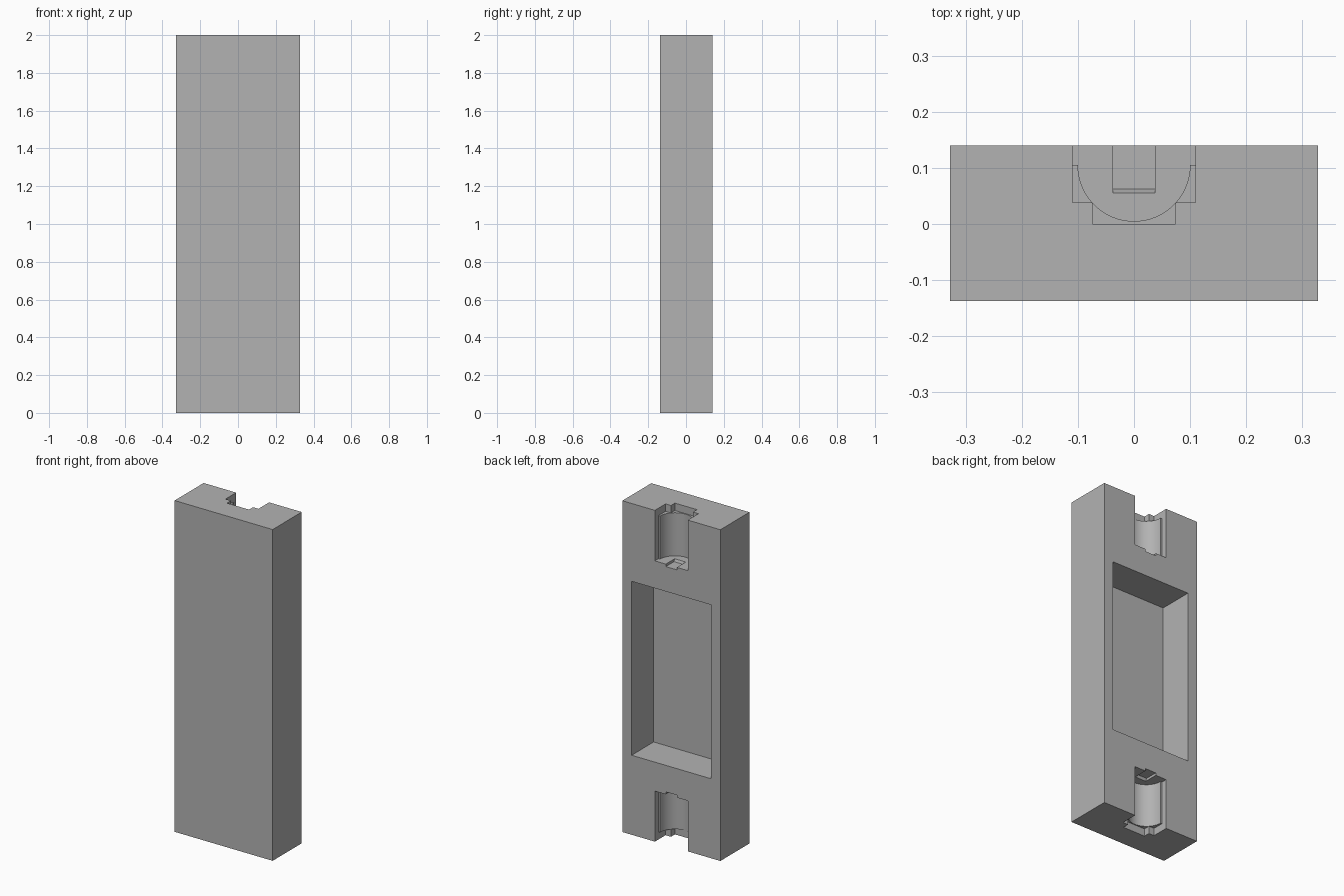
import bpy
import bmesh
import math

cube = bpy.data.objects.get("Cube")
if cube:
    bpy.data.objects.remove(cube, do_unlink=True)

WIDTH, FRONT, BACK, HEIGHT = 0.655, -0.137, 0.14, 2.0
OUT = 0.2  # cutters run past the back face

grey = bpy.data.materials.new("plain_grey")
grey.use_nodes = True
grey.diffuse_color = (0.45, 0.45, 0.45, 1)
grey.node_tree.nodes["Principled BSDF"].inputs["Base Color"].default_value = (0.45, 0.45, 0.45, 1)


def prism(name, profile, start, end, place):
    """Extrude a 2D profile from start to end; place maps (u, v, w) to xyz."""
    bm = bmesh.new()
    rings = [[bm.verts.new(place(u, v, w)) for u, v in profile] for w in (start, end)]
    bm.faces.new(rings[0])
    bm.faces.new(rings[1])
    n = len(profile)
    for i in range(n):
        j = (i + 1) % n
        bm.faces.new((rings[0][i], rings[0][j], rings[1][j], rings[1][i]))
    bmesh.ops.recalc_face_normals(bm, faces=bm.faces)
    mesh = bpy.data.meshes.new(name)
    bm.to_mesh(mesh)
    bm.free()
    mesh.materials.append(grey)
    obj = bpy.data.objects.new(name, mesh)
    bpy.context.collection.objects.link(obj)
    return obj


def rect(x, y0, y1):
    return [(-x, y0), (x, y0), (x, y1), (-x, y1)]


def mirrored(half):
    return half + [(-x, y) for x, y in reversed(half)]


def upright(u, v, w):
    return (u, v, w)


def flipped(u, v, w):
    return (u, v, HEIGHT - w)


body = prism("body", rect(WIDTH / 2, FRONT, BACK), 0, HEIGHT, upright)

# Large rectangular recess in the back
cutters = [prism("window_cutter", rect(0.265, -0.07, OUT), 0.48, 1.53, upright)]

# Stepped end opening and half-round pocket profiles
opening = mirrored([(0.11, OUT), (0.11, 0.038), (0.074, 0.038), (0.074, 0.0)])
steps = 32
arc = [(0.1 * math.cos(math.pi * i / steps), 0.105 - 0.1 * math.sin(math.pi * i / steps))
       for i in range(steps + 1)]
pocket = [(0.11, OUT), (0.11, 0.105)] + arc + [(-0.11, 0.105), (-0.11, OUT)]
# Shallow contact recess in the pocket's inner end, with a sloped edge
contact = [(0.055, 0.28), (0.055, 0.305), (0.062, 0.32), (OUT, 0.32), (OUT, 0.28)]

for end, place in (("lower", upright), ("upper", flipped)):
    cutters.append(prism(end + "_opening_cutter", opening, -0.05, 0.045, place))
    cutters.append(prism(end + "_pocket_cutter", pocket, 0.03, 0.305, place))
    cutters.append(prism(end + "_contact_cutter", contact, -0.037, 0.037,
                         lambda y, z, x, p=place: p(x, y, z)))

# Carve the body and remove the cutters
bpy.ops.object.select_all(action="DESELECT")
bpy.context.view_layer.objects.active = body
body.select_set(True)
for cutter in cutters:
    cutter.hide_render = True
    mod = body.modifiers.new("carve", "BOOLEAN")
    mod.operation = "DIFFERENCE"
    mod.solver = "EXACT"
    mod.object = cutter
    bpy.ops.object.modifier_apply(modifier=mod.name)
    bpy.data.objects.remove(cutter, do_unlink=True)

bpy.ops.object.shade_smooth_by_angle(angle=math.radians(25))
